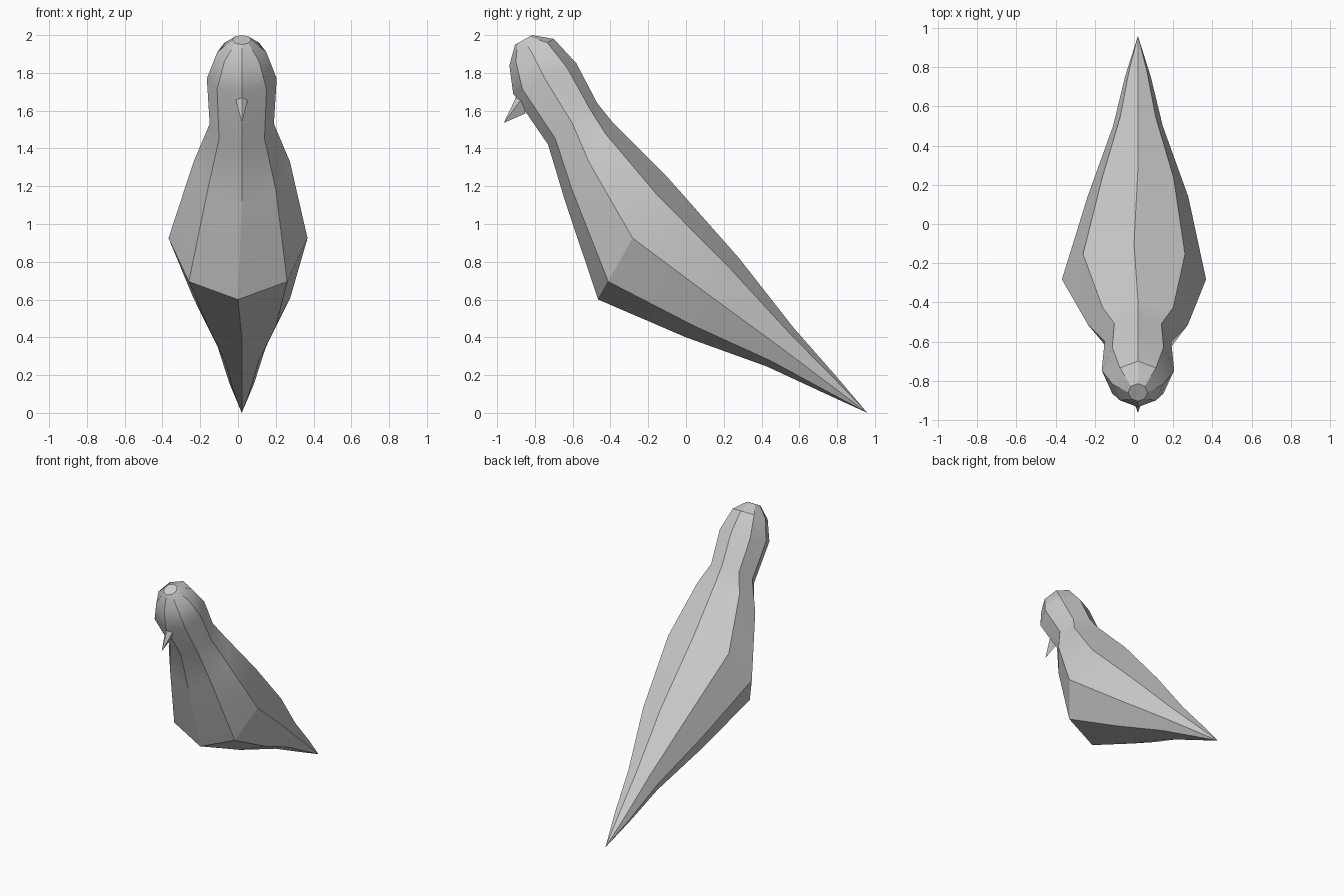
import bpy
import bmesh
import math
from mathutils import Vector

cube = bpy.data.objects.get("Cube")
if cube:
    bpy.data.objects.remove(cube, do_unlink=True)

grey = bpy.data.materials.new("plain grey")
grey.use_nodes = True
colour = (0.6, 0.6, 0.6, 1)
grey.diffuse_color = colour
grey.node_tree.nodes["Principled BSDF"].inputs["Base Color"].default_value = colour

SIDES = 8
MID = 0.02


def finish(bm, name):
    bmesh.ops.recalc_face_normals(bm, faces=bm.faces)
    mesh = bpy.data.meshes.new(name)
    bm.to_mesh(mesh)
    bm.free()
    mesh.materials.append(grey)
    obj = bpy.data.objects.new(name, mesh)
    bpy.context.collection.objects.link(obj)
    bpy.ops.object.select_all(action="DESELECT")
    obj.select_set(True)
    bpy.context.view_layer.objects.active = obj
    bpy.ops.object.shade_smooth_by_angle(angle=math.radians(30))
    return obj


# Body: tilted eight-sided rings from crown to tail
# (breast y, z), (back y, z), half width, centre x
rings = [
    ((-0.905, 1.95), (-0.815, 2.00), 0.05, MID),
    ((-0.935, 1.84), (-0.70, 1.98), 0.13, MID),
    ((-0.915, 1.69), (-0.58, 1.85), 0.185, MID),
    ((-0.73, 1.42), (-0.47, 1.64), 0.17, MID),
    ((-0.64, 1.12), (-0.39, 1.54), 0.255, MID),
    ((-0.465, 0.60), (-0.10, 1.25), 0.368, 0),
    ((0.00, 0.40), (0.28, 0.82), 0.257, MID),
    ((0.43, 0.245), (0.57, 0.45), 0.127, MID),
    ((0.72, 0.11), (0.79, 0.20), 0.065, MID),
]
bm = bmesh.new()
loops = []
for breast, back, half, cx in rings:
    low, high = Vector((cx, *breast)), Vector((cx, *back))
    centre, depth = (low + high) / 2, (low - high) / 2
    loops.append([
        bm.verts.new(centre + depth * math.cos(a) + Vector((half * math.sin(a), 0, 0)))
        for a in (math.tau * i / SIDES for i in range(SIDES))])
for upper, lower in zip(loops, loops[1:]):
    for i in range(SIDES):
        j = (i + 1) % SIDES
        bm.faces.new((upper[i], upper[j], lower[j], lower[i]))
bm.faces.new(loops[0])
# Tail point
tip = bm.verts.new((MID, 0.96, 0))
for i in range(SIDES):
    bm.faces.new((loops[-1][i], loops[-1][(i + 1) % SIDES], tip))
finish(bm, "bird_body")

# Beak: narrow four-sided spike pointing down and forward
bm = bmesh.new()
base = [bm.verts.new(p) for p in (
    (MID, -0.90, 1.67), (MID + 0.035, -0.865, 1.67),
    (MID, -0.85, 1.585), (MID - 0.035, -0.865, 1.67))]
point = bm.verts.new((MID, -0.965, 1.535))
for i in range(4):
    bm.faces.new((base[i], base[(i + 1) % 4], point))
bm.faces.new(base)
finish(bm, "beak")
